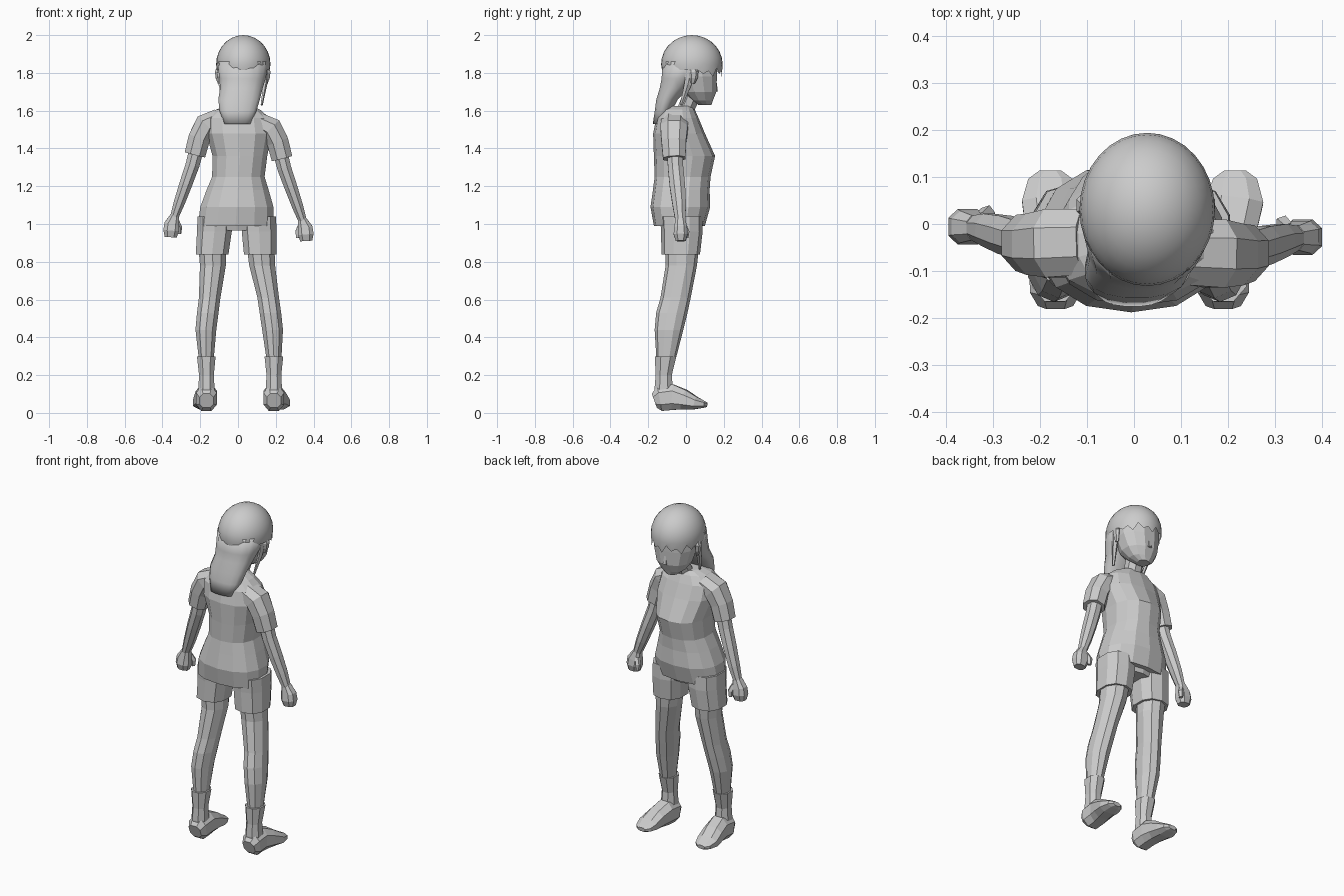
import bpy, bmesh
from math import sin, cos, pi, copysign
from mathutils import Vector


def finish(name, bm, smooth=False):
    bmesh.ops.recalc_face_normals(bm, faces=bm.faces)
    me = bpy.data.meshes.new(name)
    bm.to_mesh(me)
    bm.free()
    for p in me.polygons:
        p.use_smooth = smooth
    ob = bpy.data.objects.new(name, me)
    bpy.context.collection.objects.link(ob)
    return ob


def loft(name, rings, n=8, power=2.0, level=False, smooth=False):
    """Skin through rings of (x, y, z, half width, half depth), square to the path or level."""
    bm = bmesh.new()
    pts = [Vector(r[:3]) for r in rings]
    loops = []
    for i, r in enumerate(rings):
        d = (pts[min(i + 1, len(pts) - 1)] - pts[max(i - 1, 0)]).normalized()
        if level:
            d = Vector((0, 0, 1))
        ref = Vector((0, 1, 0)) if abs(d.z) > abs(d.y) else Vector((0, 0, 1))
        u = ref.cross(d).normalized()
        v = d.cross(u)
        loop = []
        for k in range(n):
            a = 2 * pi * (k + 0.5) / n
            c, s = cos(a), sin(a)
            c = copysign(abs(c) ** (2 / power), c)
            s = copysign(abs(s) ** (2 / power), s)
            loop.append(bm.verts.new(pts[i] + u * c * r[3] + v * s * r[4]))
        loops.append(loop)
    for a, b in zip(loops, loops[1:]):
        for k in range(n):
            j = (k + 1) % n
            bm.faces.new((a[k], a[j], b[j], b[k]))
    bm.faces.new(loops[0])
    bm.faces.new(loops[-1])
    return finish(name, bm, smooth)


def hair_cap():
    """Dome with a ragged fringe over the face (+y)."""
    bm = bmesh.new()
    n, rows = 32, 7
    c = Vector((0.028, 0.031, 1.845))
    top = bm.verts.new(c + Vector((0, 0, 0.155)))
    jag = [0.065, 0.035, 0.05, 0.02]
    prev = None
    for i in range(1, rows + 2):
        t = min(i, rows) / rows * pi / 2
        loop = []
        for k in range(n):
            a = 2 * pi * k / n
            drop, shrink = 0, 1
            if i > rows:
                drop = jag[k % 4] if cos(a) > 0.3 else 0.03
                shrink = 0.97
            loop.append(bm.verts.new(c + Vector((0.144 * sin(a) * sin(t) * shrink,
                                                 0.163 * cos(a) * sin(t) * shrink,
                                                 0.155 * cos(t) - drop))))
        for k in range(n):
            j = (k + 1) % n
            if prev:
                bm.faces.new((prev[k], prev[j], loop[j], loop[k]))
            else:
                bm.faces.new((top, loop[j], loop[k]))
        prev = loop
    finish("hair_cap", bm, True)


# Head, nose and neck
loft("head", [(.02, .10, 1.63, .035, .035), (.022, .085, 1.655, .07, .06), (.025, .07, 1.70, .1, .094),
              (.027, .055, 1.78, .122, .112), (.027, .03, 1.88, .125, .138)], 12, 2.2, True)
loft("nose", [(.025, .16, 1.70, .016, .015), (.025, .155, 1.72, .011, .016), (.025, .152, 1.765, .007, .012)], 4)
loft("neck", [(.005, -.04, 1.53, .065, .06), (.012, 0, 1.61, .052, .052), (.022, .04, 1.70, .05, .055)], 8, 2, True)

# Hair: cap, long back tail, side locks
hair_cap()
loft("hair_back", [(.027, .015, 1.86, .138, .14), (.024, -.035, 1.77, .125, .096), (.018, -.06, 1.72, .115, .08),
                   (.006, -.10, 1.66, .112, .058), (.0, -.12, 1.60, .1, .046), (-.003, -.15, 1.53, .07, .026)],
     16, 2.2, True, True)
for s, side in ((-1, "left"), (1, "right")):
    x = .025
    loft("side_lock_" + side, [(x + s * .127, .03, 1.83, .013, .03), (x + s * .118, .01, 1.74, .012, .02),
                               (x + s * .1, -.025, 1.63, .006, .008)], 5)
    loft("ear_" + side, [(x + s * .125, .035, 1.745, .008, .012), (x + s * .133, .04, 1.775, .012, .022),
                         (x + s * .135, .04, 1.805, .014, .026), (x + s * .13, .035, 1.825, .01, .016)], 6)

# Shirt body with collar
loft("shirt", [(-.013, -.035, .99, .204, .135), (-.006, -.03, 1.09, .198, .158), (-.002, -.025, 1.18, .168, .15),
               (.002, -.018, 1.25, .142, .148), (.01, -.008, 1.36, .148, .162), (.006, -.037, 1.48, .178, .137),
               (0, -.045, 1.56, .172, .112), (0, -.045, 1.605, .12, .092), (.005, -.035, 1.625, .068, .07)],
     14, 2.3, True)

# Shorts seat under the shirt
loft("shorts_seat", [(-.008, -.025, .965, .13, .09), (-.008, -.025, 1.06, .17, .12)], 10, 2.4, True)

# Arms: sleeve, forearm, fist, thumb. Small offsets keep the uneven pose.
for s, side, y, dx, dz in ((-1, "left", .012, 0, .015), (1, "right", -.01, .005, -.005)):
    def P(x, py, z, w, d):
        return (s * x + s * dx, py + y, z + dz, w, d)
    loft("sleeve_" + side, [P(.10, -.05, 1.545, .055, .075), P(.17, -.053, 1.51, .066, .078),
                            P(.205, -.055, 1.44, .062, .07), P(.228, -.052, 1.352, .06, .064)], 8, 2.2)
    loft("arm_" + side, [P(.215, -.05, 1.40, .042, .044), P(.24, -.045, 1.30, .04, .044),
                         P(.275, -.035, 1.2, .037, .044), P(.31, -.025, 1.10, .032, .038),
                         P(.338, -.02, 1.02, .024, .028)], 8)
    loft("hand_" + side, [P(.335, -.02, 1.03, .024, .028), P(.35, -.018, .985, .042, .036),
                          P(.354, -.018, .95, .044, .04), P(.356, -.018, .915, .034, .028)], 8, 2.6)
    loft("thumb_" + side, [P(.325, .0, 1.0, .014, .014), P(.312, .012, .965, .017, .017),
                           P(.312, .012, .932, .011, .012)], 5)

# Legs: short leg, leg, sock and foot
for side, xs, toe in (("left", (-.125, -.137, -.133, -.15, -.17, -.168, -.167), -.178),
                      ("right", (.112, .118, .128, .16, .183, .19, .19), .215)):
    a, b, c, d, e, f, g = xs
    loft("short_leg_" + side, [(a, -.025, 1.04, .093, .112), (a, -.022, .96, .096, .11),
                               (b, -.028, .838, .09, .102)], 10, 2.4, True)
    loft("leg_" + side, [(b, -.02, .90, .078, .092), (c, -.025, .78, .072, .083), (d, -.055, .61, .06, .08),
                         ((d + e) / 2, -.075, .53, .06, .083), (e, -.09, .44, .058, .076),
                         (f, -.105, .29, .042, .052)], 10, 2, True)
    loft("sock_" + side, [(f, -.108, .298, .053, .061), (g, -.118, .20, .042, .046), (g, -.118, .13, .046, .052),
                          (g, -.115, .06, .055, .052)], 8, 2.2, True)
    m = (g + toe) / 2
    loft("foot_" + side, [(g, -.168, .065, .04, .042), (g, -.14, .075, .058, .07), (g, -.07, .083, .06, .072),
                          (m, -.01, .07, .062, .056), (toe, .05, .052, .064, .036), (toe, .095, .045, .05, .02),
                          (toe, .113, .043, .025, .012)], 8, 2.5)
